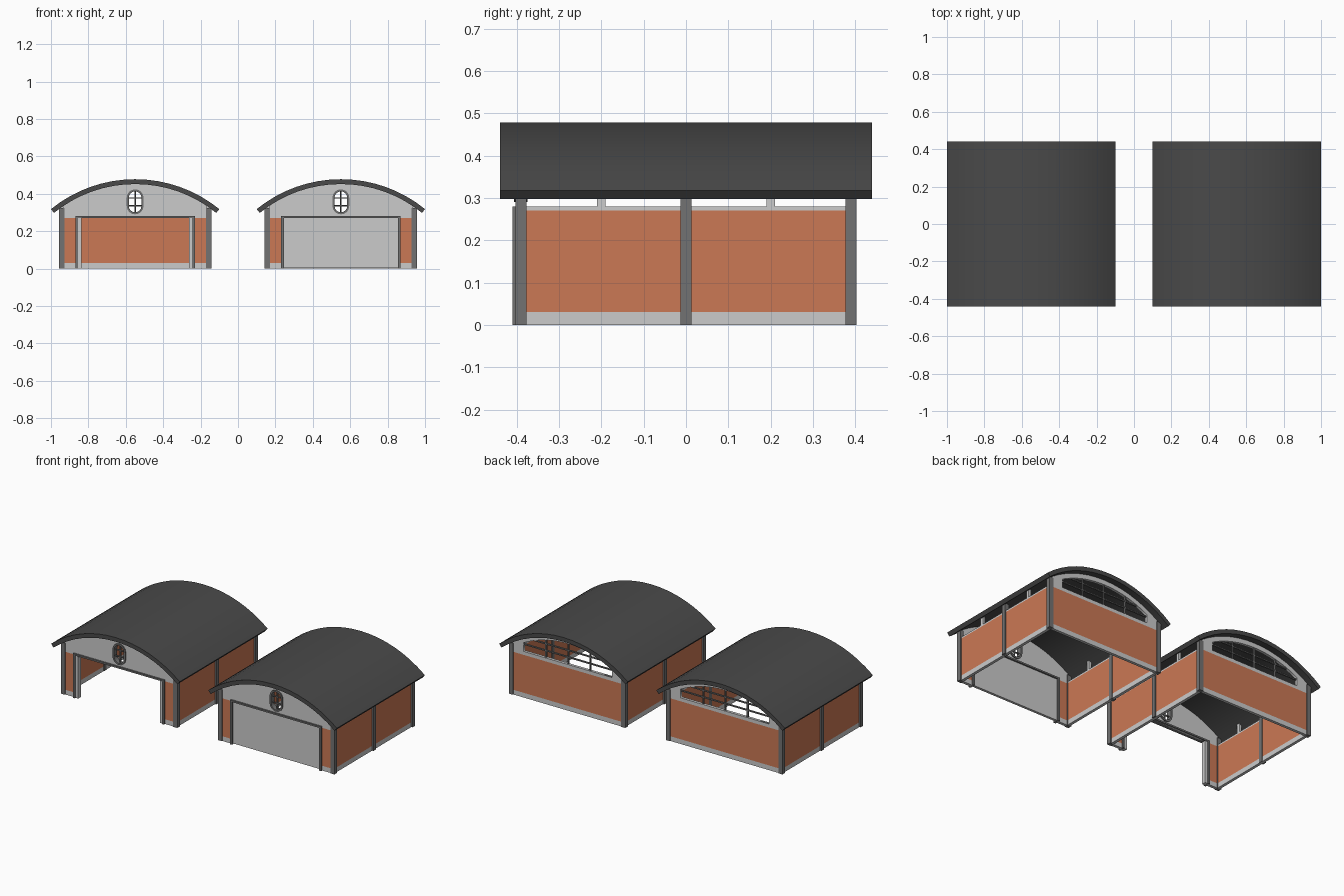
import bpy
import math
from mathutils import Matrix

cube = bpy.data.objects.get("Cube")
if cube:
    bpy.data.objects.remove(cube, do_unlink=True)


def material(name, rgb):
    m = bpy.data.materials.new(name)
    m.use_nodes = True
    m.diffuse_color = (*rgb, 1)
    m.node_tree.nodes["Principled BSDF"].inputs["Base Color"].default_value = (*rgb, 1)
    return m


BRICK = material("orange brick", (0.6, 0.19, 0.09))
LIGHT = material("light grey", (0.6, 0.6, 0.6))
STEEL = material("mid grey", (0.17, 0.17, 0.17))
ROOF = material("dark roof", (0.068, 0.068, 0.068))

# The roof arc is shared by the roof, gables and rear window
AXIS_Z = -0.235
R_OUT, R_IN, R_WIN = 0.713, 0.687, 0.658
WALL = 0.39        # wall centre line, both directions
BASE, SILL = 0.03, 0.27


def arc_z(x, r):
    return AXIS_Z + math.sqrt(r * r - x * x)


def arc(r, half_width, n=16):
    a = math.asin(half_width / r)
    return [(r * math.sin(-a + 2 * a * i / n), AXIS_Z + r * math.cos(-a + 2 * a * i / n))
            for i in range(n + 1)]


def stadium(half_width, half_height, cz, n=8):
    pts = []
    for side in (1, -1):
        for i in range(n + 1):
            a = math.pi * i / n
            pts.append((side * half_width * math.cos(a),
                        cz + side * (half_height - half_width + half_width * math.sin(a))))
    return pts


def add(name, mesh, mat, cx):
    obj = bpy.data.objects.new(name, mesh)
    mesh.materials.clear()
    mesh.materials.append(mat)
    obj.location.x = cx
    bpy.context.collection.objects.link(obj)
    return obj


def box(name, x, y, z, mat, cx):
    """Box from (min, max) ranges."""
    mesh = bpy.data.meshes.new(name)
    verts = [(a, b, c) for a in x for b in y for c in z]
    faces = [(0, 1, 3, 2), (4, 6, 7, 5), (0, 4, 5, 1),
             (2, 3, 7, 6), (0, 2, 6, 4), (1, 5, 7, 3)]
    mesh.from_pydata(verts, [], faces)
    return add(name, mesh, mat, cx)


def panel(name, loops, y, depth, mat, cx):
    """Upright plate from x-z outlines; later outlines cut holes."""
    curve = bpy.data.curves.new(name, "CURVE")
    curve.dimensions = "2D"
    curve.fill_mode = "BOTH"
    curve.extrude = depth / 2
    for loop in loops:
        s = curve.splines.new("POLY")
        s.points.add(len(loop) - 1)
        for p, (px, pz) in zip(s.points, loop):
            p.co = (px, pz, 0, 1)
        s.use_cyclic_u = True
    temp = bpy.data.objects.new(name, curve)
    mesh = bpy.data.meshes.new_from_object(temp)
    bpy.data.objects.remove(temp)
    bpy.data.curves.remove(curve)
    mesh.transform(Matrix.Translation((0, y, 0)) @ Matrix.Rotation(math.pi / 2, 4, "X"))
    return add(name, mesh, mat, cx)


def span(centre, half):
    return (centre - half, centre + half)


def wall(name, x, y, cx):
    """Brick wall on a pale plinth."""
    box(name + "_plinth", x, y, (0, BASE), LIGHT, cx)
    box(name + "_brick", x, y, (BASE, SILL), BRICK, cx)


def garage(tag, cx, closed):
    # Roof
    outer = arc(R_OUT, 0.45)
    inner = arc(R_IN, 0.45 * R_IN / R_OUT)
    roof = panel(tag + "_roof", [outer + inner[::-1]], 0, 0.88, ROOF, cx)
    bpy.ops.object.select_all(action="DESELECT")
    roof.select_set(True)
    bpy.context.view_layer.objects.active = roof
    bpy.ops.object.shade_smooth_by_angle(angle=math.radians(30))

    # Side walls, posts and open clerestory
    for s, side in ((1, "left"), (-1, "right")):
        pre = f"{tag}_{side}_"
        x = span(s * WALL, 0.009)
        wall(pre + "wall", x, (-0.38, 0.38), cx)
        box(pre + "wall_cap", x, (-0.38, 0.38), (SILL, 0.28), LIGHT, cx)
        for i, y in enumerate((-WALL, 0, WALL)):
            box(f"{pre}post_{i}", span(s * 0.393, 0.0145), span(y, 0.0135),
                (0, arc_z(0.405, R_IN) + 0.005), STEEL, cx)
        for i, y in enumerate((-0.2, 0.2)):
            box(f"{pre}clerestory_post_{i}", x, span(y, 0.01),
                (0.28, arc_z(WALL, R_IN) + 0.005), LIGHT, cx)

        # Front wall beside the doorway
        wall(pre + "front_wall", tuple(sorted((s * 0.31, s * 0.38))),
             span(-WALL, 0.009), cx)
        box(pre + "door_frame", span(s * 0.312, 0.007), (-0.41, -0.372),
            (0, 0.28), STEEL, cx)
        if not closed:
            box(pre + "door_jamb", span(s * 0.296, 0.009), (-0.402, -0.376),
                (0, SILL), LIGHT, cx)

    # Back wall
    wall(tag + "_back_wall", (-0.38, 0.38), span(WALL, 0.009), cx)

    # Door
    box(tag + "_door_lintel", (-0.319, 0.319), (-0.41, -0.372), (SILL, 0.28), STEEL, cx)
    if closed:
        box(tag + "_door", (-0.305, 0.305), span(-0.39, 0.008), (0.004, SILL), LIGHT, cx)

    # Gables
    gable = [(0.385, SILL), (-0.385, SILL)] + arc(R_IN + 0.003, 0.385)
    cz, sill = 0.357, 0.292
    panel(tag + "_front_gable", [gable, stadium(0.04, 0.062, cz)], -WALL, 0.018, LIGHT, cx)
    opening = [(0.31, sill), (-0.31, sill)] + arc(R_WIN, 0.31)
    panel(tag + "_back_gable", [gable, opening], WALL, 0.018, LIGHT, cx)

    # Round-ended front window
    panel(tag + "_front_window_frame",
          [stadium(0.045, 0.067, cz), stadium(0.034, 0.056, cz)], -WALL, 0.032, STEEL, cx)
    box(tag + "_front_window_mullion", span(0, 0.003), span(-WALL, 0.004),
        span(cz, 0.058), STEEL, cx)
    for i, z in enumerate((cz - 0.02, cz + 0.02)):
        box(f"{tag}_front_window_bar_{i}", (-0.036, 0.036), span(-WALL, 0.004),
            span(z, 0.003), STEEL, cx)

    # Arched back window
    for i, x in enumerate((-0.155, 0, 0.155)):
        box(f"{tag}_back_window_mullion_{i}", span(x, 0.004), span(WALL, 0.005),
            (sill, arc_z(x, R_WIN)), STEEL, cx)
    for i, z in enumerate((0.335, 0.378)):
        w = min(0.31, math.sqrt(R_WIN ** 2 - (z - AXIS_Z) ** 2))
        box(f"{tag}_back_window_bar_{i}", (-w, w), span(WALL, 0.005),
            span(z, 0.0035), STEEL, cx)


garage("closed_garage", 0.55, True)
garage("open_garage", -0.55, False)
